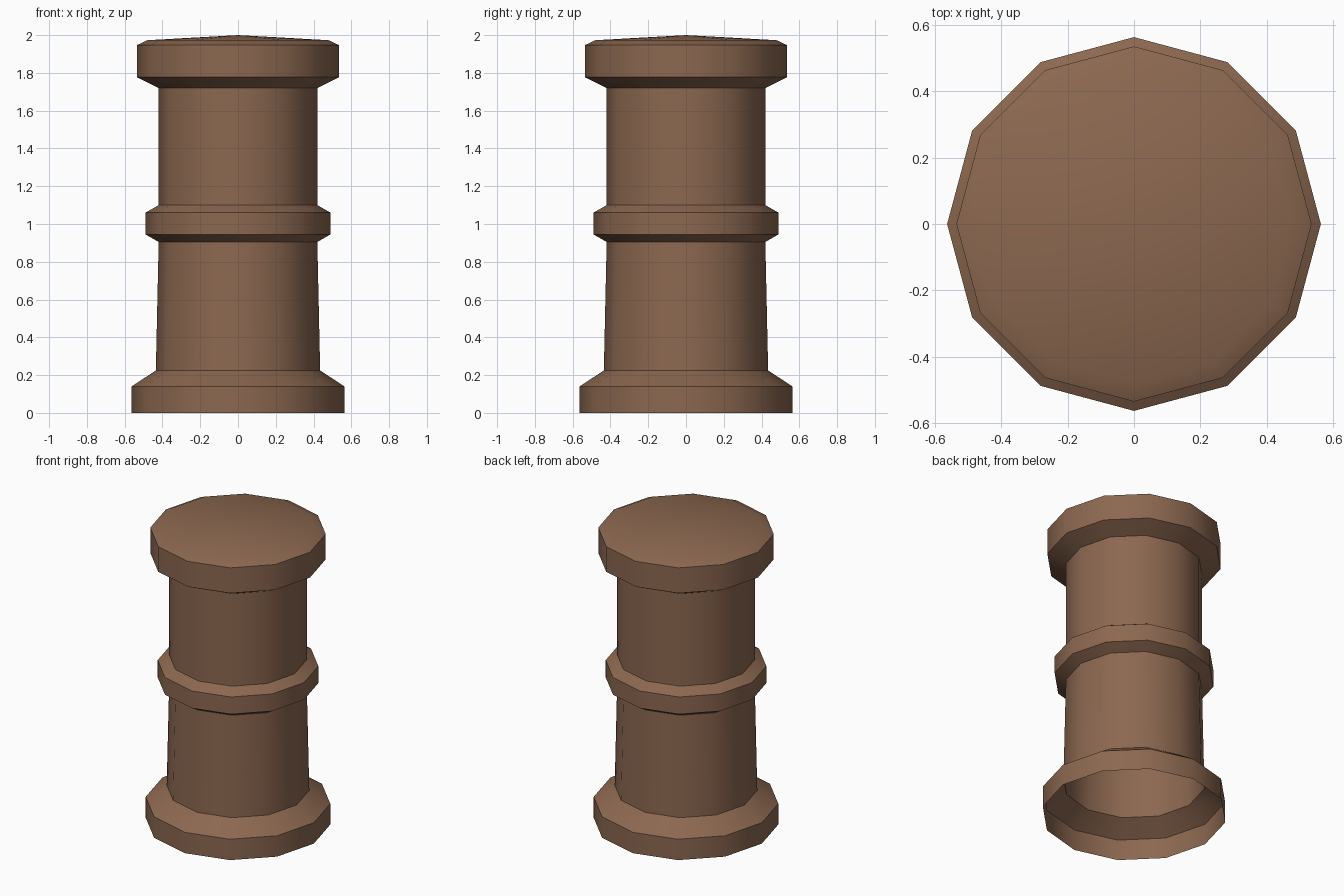
import bpy
import bmesh
import math

SIDES = 12

cube = bpy.data.objects.get("Cube")
if cube:
    bpy.data.objects.remove(cube, do_unlink=True)

# Brown clay colour
brown = bpy.data.materials.new("brown_clay")
brown.use_nodes = True
colour = (0.262, 0.138, 0.08, 1.0)
brown.diffuse_color = colour
shader = brown.node_tree.nodes["Principled BSDF"]
shader.inputs["Base Color"].default_value = colour
shader.inputs["Roughness"].default_value = 0.9


def lathe(name, profile):
    """Turn a (radius, height) profile, listed upwards, into an open shell."""
    bm = bmesh.new()
    rings = []
    for radius, z in profile:
        if radius == 0:
            rings.append([bm.verts.new((0, 0, z))] * SIDES)
            continue
        angles = [math.tau * i / SIDES for i in range(SIDES)]
        rings.append([bm.verts.new((radius * math.cos(a), radius * math.sin(a), z))
                      for a in angles])
    for low, high in zip(rings, rings[1:]):
        for i in range(SIDES):
            j = (i + 1) % SIDES
            corners = [low[i], low[j], high[j], high[i]]
            bm.faces.new(list(dict.fromkeys(corners)))
    mesh = bpy.data.meshes.new(name)
    bm.to_mesh(mesh)
    bm.free()
    mesh.materials.append(brown)
    obj = bpy.data.objects.new(name, mesh)
    bpy.context.collection.objects.link(obj)
    bpy.ops.object.select_all(action='DESELECT')
    obj.select_set(True)
    bpy.context.view_layer.objects.active = obj
    bpy.ops.object.shade_smooth_by_angle(angle=math.radians(40))
    return obj


# Hollow foot, two shafts, the band between them, and the domed cap
lathe("base", [(0.563, 0), (0.563, 0.14), (0.435, 0.225)])
lathe("lower_shaft", [(0.435, 0.225), (0.42, 0.905)])
lathe("middle_band", [(0.42, 0.905), (0.49, 0.945), (0.49, 1.06), (0.42, 1.1)])
lathe("upper_shaft", [(0.42, 1.1), (0.42, 1.72)])
lathe("cap", [(0.42, 1.72), (0.535, 1.777), (0.535, 1.947), (0.48, 1.973), (0, 2)])
